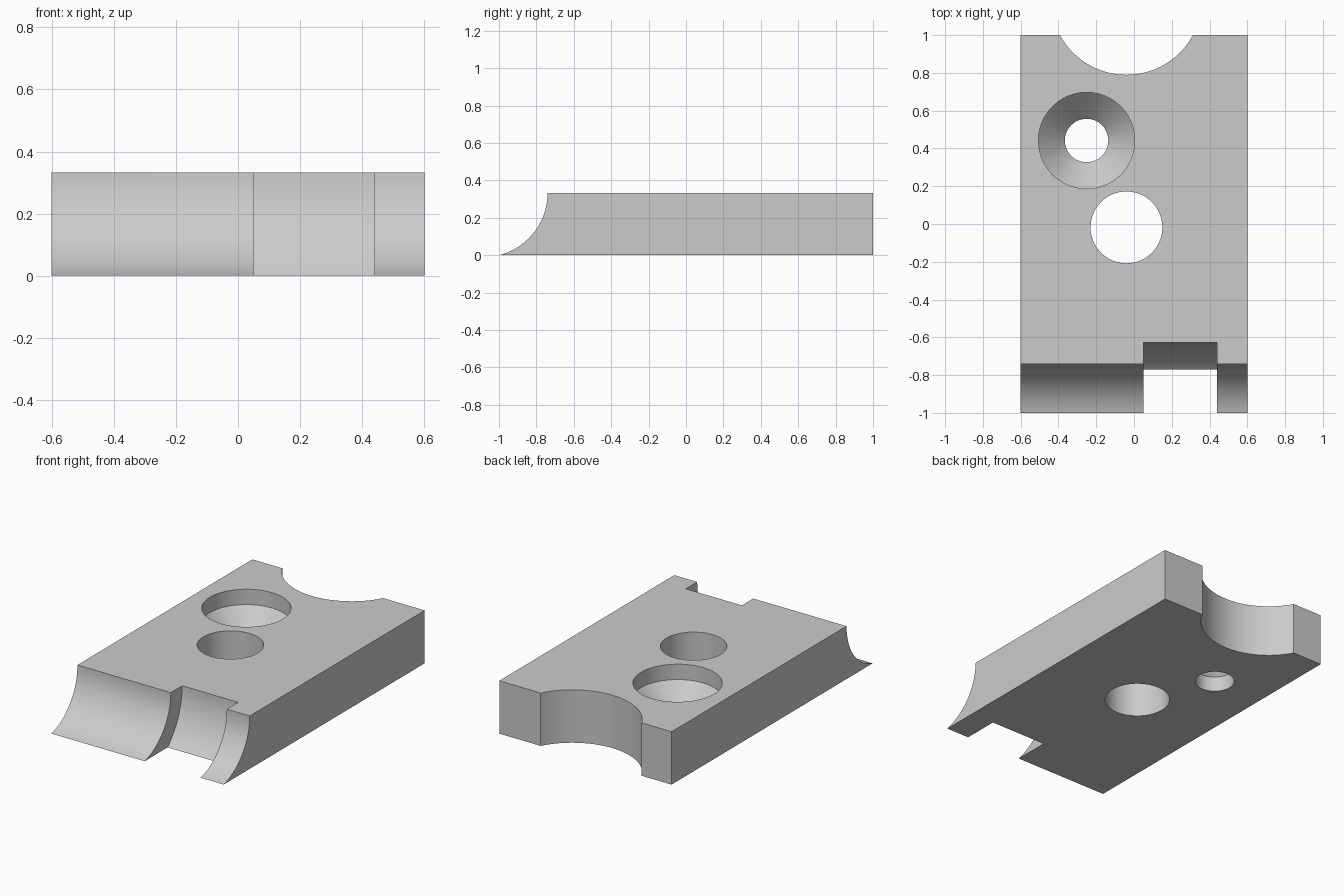
import bpy, bmesh, math
from mathutils import Matrix, Vector

if "Cube" in bpy.data.objects:
    bpy.data.objects.remove(bpy.data.objects["Cube"])

W, L, T = 0.6, 1.0, 0.333   # half width, half length, thickness

grey = bpy.data.materials.new("plain grey")
grey.diffuse_color = (0.6, 0.6, 0.6, 1)
grey.use_nodes = True
grey.node_tree.nodes["Principled BSDF"].inputs["Base Color"].default_value = grey.diffuse_color


def make_object(name, bm):
    bmesh.ops.recalc_face_normals(bm, faces=bm.faces)
    mesh = bpy.data.meshes.new(name)
    bm.to_mesh(mesh)
    bm.free()
    mesh.materials.append(grey)
    obj = bpy.data.objects.new(name, mesh)
    bpy.context.collection.objects.link(obj)
    return obj


def lathe(name, profile, location, axis="Z", n=96):
    """Closed turned solid from (radius, height) points."""
    bm = bmesh.new()
    rings = []
    for r, h in profile:
        rings.append([bm.verts.new((r * math.cos(2 * math.pi * i / n),
                                    r * math.sin(2 * math.pi * i / n), h)) for i in range(n)])
    for a, b in zip(rings, rings[1:]):
        for i in range(n):
            j = (i + 1) % n
            bm.faces.new((a[i], a[j], b[j], b[i]))
    bm.faces.new(rings[0])
    bm.faces.new(rings[-1])
    turn = Matrix.Rotation(math.pi / 2, 4, "Y") if axis == "X" else Matrix()
    bm.transform(Matrix.Translation(Vector(location)) @ turn)
    return make_object(name, bm)


# Plain slab
bm = bmesh.new()
bmesh.ops.create_cube(bm, size=1, matrix=Matrix.Translation((0, 0, T / 2))
                      @ Matrix.Diagonal((2 * W, 2 * L, T, 1)))
plate = make_object("plate", bm)

cove = (0, -1.0835, T)      # shared axis of the front cove and its notch
cutters = [
    # concave front edge and the deeper concentric notch in it
    lathe("front_cove_cutter", [(0.3435, -0.8), (0.3435, 0.8)], cove, "X", 128),
    lathe("front_notch_cutter", [(0.4565, 0.05), (0.4565, 0.44)], cove, "X", 128),
    # round bite in the back edge
    lathe("back_bite_cutter", [(0.40, -0.1), (0.40, T + 0.1)], (-0.04, 1.19, 0), n=128),
    # plain through hole
    lathe("through_hole_cutter", [(0.19, -0.1), (0.19, T + 0.1)], (-0.04, -0.018, 0)),
    # countersunk hole: narrow bore, 45 degree cone, wide recess
    lathe("countersink_cutter", [(0.115, -0.1), (0.115, 0.096), (0.255, 0.236),
                                 (0.255, T + 0.1)], (-0.251, 0.442, 0), n=48),
]

# Cut the slab
bpy.context.view_layer.objects.active = plate
plate.select_set(True)
for c in cutters:
    mod = plate.modifiers.new(c.name, "BOOLEAN")
    mod.operation = "DIFFERENCE"
    mod.solver = "EXACT"
    mod.object = c
    bpy.ops.object.modifier_apply(modifier=mod.name)
    bpy.data.objects.remove(c)

bpy.ops.object.shade_smooth_by_angle(angle=math.radians(30))
